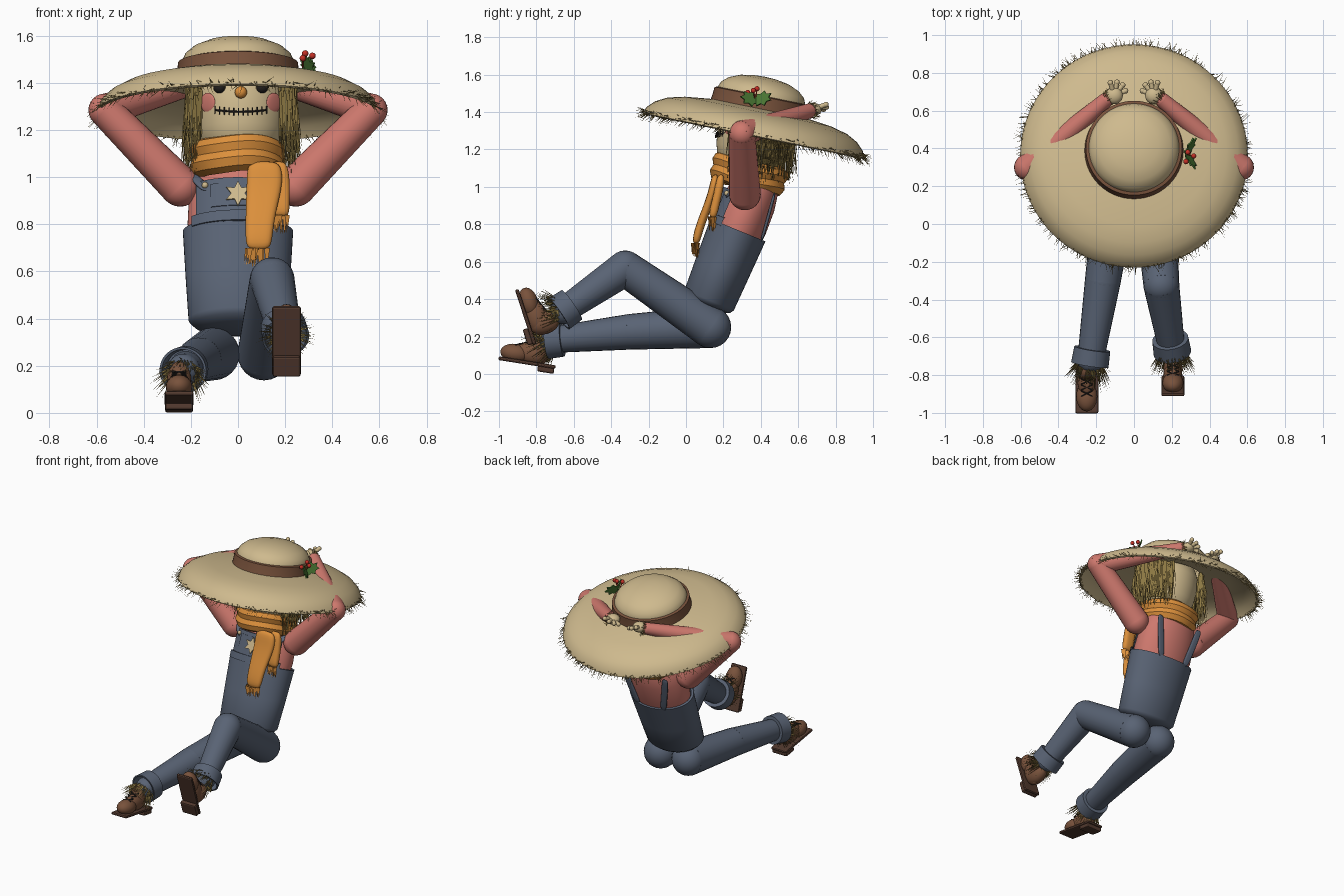
import bpy, bmesh, math, random
from math import sin, cos, pi, radians, sqrt
from mathutils import Matrix, Vector as V

random.seed(4)
rnd = random.uniform
if "Cube" in bpy.data.objects:
    bpy.data.objects.remove(bpy.data.objects["Cube"])


def material(name, r, g, b):
    m = bpy.data.materials.new(name)
    m.use_nodes = True
    m.diffuse_color = (r, g, b, 1)
    node = next(n for n in m.node_tree.nodes if n.type == 'BSDF_PRINCIPLED')
    node.inputs["Base Color"].default_value = (r, g, b, 1)
    return m


BURLAP = material("burlap", .62, .49, .27)
DENIM = material("denim", .1, .125, .175)
SHIRT = material("salmon", .62, .19, .155)
LEATHER = material("leather", .19, .085, .045)
SOLE = material("sole brown", .085, .042, .028)
ORANGE = material("orange", .72, .28, .045)
STRAW = material("straw", .26, .185, .055)
BLACK = material("black", .018, .015, .014)
RED = material("berry red", .55, .03, .02)
GREEN = material("leaf green", .07, .19, .035)


def finish(name, bm, mat, smooth=True):
    bmesh.ops.recalc_face_normals(bm, faces=bm.faces[:])
    me = bpy.data.meshes.new(name)
    bm.to_mesh(me)
    bm.free()
    me.materials.append(mat)
    ob = bpy.data.objects.new(name, me)
    bpy.context.collection.objects.link(ob)
    if smooth:
        bpy.ops.object.select_all(action='DESELECT')
        ob.select_set(True)
        bpy.context.view_layer.objects.active = ob
        bpy.ops.object.shade_smooth_by_angle(angle=radians(40))
    return ob


def tilt(loc, degrees):
    return Matrix.Translation(loc) @ Matrix.Rotation(-radians(degrees), 4, 'X')


def lathe(name, prof, M, mat, sy=1, a0=-180, a1=180, seg=56, wob=0):
    """Revolve (radius, height) points; the angle is measured from the front."""
    bm = bmesh.new()
    rows = []
    for k in range(seg + 1):
        a = radians(a0 + (a1 - a0) * k / seg)
        lift = wob * sin(3 * a)
        rows.append([bm.verts.new(M @ V((r * sin(a), -r * cos(a) * sy, h + lift))) for r, h in prof])
    for A, B in zip(rows, rows[1:]):
        for i in range(len(prof) - 1):
            bm.faces.new((A[i], A[i + 1], B[i + 1], B[i]))
    bmesh.ops.remove_doubles(bm, verts=bm.verts[:], dist=1e-5)
    return finish(name, bm, mat)


def add_ball(bm, p, r, scale=(1, 1, 1), rot=Matrix(), seg=24):
    M = Matrix.Translation(p) @ rot @ Matrix.Diagonal((*scale, 1))
    bmesh.ops.create_uvsphere(bm, u_segments=seg, v_segments=seg // 2, radius=r, matrix=M)


def add_tube(bm, p, q, r1, r2, seg=24):
    p, q = V(p), V(q)
    M = Matrix.Translation((p + q) / 2) @ (q - p).to_track_quat('Z', 'Y').to_matrix().to_4x4()
    bmesh.ops.create_cone(bm, cap_ends=True, segments=seg, radius1=r1, radius2=r2,
                          depth=(q - p).length, matrix=M)


def limb(name, joints, mat):
    """Chain of tapered tubes with ball joints."""
    bm = bmesh.new()
    for p, r in joints:
        add_ball(bm, p, r)
    for (p, r), (q, s) in zip(joints, joints[1:]):
        add_tube(bm, p, q, r, s)
    return finish(name, bm, mat)


def strand(bm, p, q, w):
    p, q = V(p), V(q)
    u = (q - p).orthogonal().normalized() * w
    v = (q - p).normalized().cross(u)
    base = [bm.verts.new(p + u * cos(a) + v * sin(a)) for a in (0, 2.1, 4.2)]
    tip = bm.verts.new(q)
    for i in range(3):
        bm.faces.new((base[i], base[(i + 1) % 3], tip))


def tuft(name, p, d, count, r0, r1, length, w=.004):
    """Straw flaring out of a ring around direction d."""
    bm = bmesh.new()
    d = V(d).normalized()
    u = d.orthogonal().normalized()
    v = d.cross(u)
    for _ in range(count):
        a = rnd(0, 2 * pi)
        out = u * cos(a) + v * sin(a)
        strand(bm, V(p) + out * r0, V(p) + out * rnd(r0, r1) + d * length * rnd(.5, 1), w)
    finish(name, bm, STRAW, False)


def strip(name, pts, widths, thick, mat, subdiv=2):
    """Cloth strip through points, widened along x."""
    bm = bmesh.new()
    rows = [[bm.verts.new(V(p) + V((w * k, 0, 0))) for k in (-.5, 0, .5)] for p, w in zip(pts, widths)]
    for A, B in zip(rows, rows[1:]):
        for i in (0, 1):
            bm.faces.new((A[i], A[i + 1], B[i + 1], B[i]))
    ob = finish(name, bm, mat)
    s = ob.modifiers.new("thickness", 'SOLIDIFY')
    s.thickness, s.offset = thick, 0
    ob.modifiers.new("soft", 'SUBSURF').levels = subdiv
    return ob


def plate(name, outline, M, mat, thick=.008):
    bm = bmesh.new()
    bm.faces.new([bm.verts.new(M @ V((x, 0, z))) for x, z in outline])
    ob = finish(name, bm, mat, False)
    ob.modifiers.new("thickness", 'SOLIDIFY').thickness = thick


def star(points, r, inner):
    return [((r if k % 2 == 0 else r * inner) * sin(k * pi / points),
             (r if k % 2 == 0 else r * inner) * cos(k * pi / points)) for k in range(2 * points)]


# Hat
H = tilt((0, .36, 1.275), 11.5)
lathe("hat_brim", [(.2, .12), (.4, .1), (.5, .075), (.56, .04), (.592, -.006), (.603, 0), (.59, .035),
                   (.55, .075), (.49, .107), (.4, .13), (.25, .148)], H, BURLAP, seg=72)
lathe("hat_crown", [(.24, .14), (.24, .215), (.225, .25), (.19, .28), (.13, .305), (.06, .317), (0, .32)], H, BURLAP)
lathe("hat_band", [(.24, .14), (.262, .143), (.257, .18), (.255, .213), (.238, .218)], H, LEATHER)
bm = bmesh.new()
for k in range(560):
    a = rnd(0, 2 * pi)
    b, r = a + rnd(-.06, .06), rnd(.6, .655)
    strand(bm, H @ V((.585 * sin(a), .585 * cos(a), rnd(0, .02))), H @ V((r * sin(b), r * cos(b), rnd(-.05, .03))), .0028)
finish("hat_fringe", bm, STRAW, False)

# Berry sprig on the band
for k, (y, turn) in enumerate(((.41, .5), (.34, -.5))):
    M = Matrix.Translation((.295, y, 1.47)) @ Matrix.Rotation(radians(65), 4, 'Y') @ Matrix.Rotation(turn, 4, 'X')
    plate("sprig_leaf_%d" % k, [(x * .75, z) for x, z in star(7, .06, .65)], M @ Matrix.Rotation(pi / 2, 4, 'X'), GREEN)
bm = bmesh.new()
for p in ((.285, .38, 1.525), (.316, .36, 1.515), (.275, .33, 1.505)):
    add_ball(bm, p, .014, seg=12)
    add_tube(bm, p, (.275, .37, 1.46), .003, .003, 6)
finish("berries", bm, RED)

# Head and face
F = tilt((.012, .36, 1.275), 11.5)
lathe("head", [(0, -.2), (.12, -.19), (.165, -.15), (.185, -.08), (.195, 0), (.193, .08), (.17, .14), (.1, .2), (0, .21)], F, BURLAP)


def face(x, h, out=0.0):
    return F @ V((x, -sqrt(.195 ** 2 - x * x) - out, h))


for side, s in (("left", 1), ("right", -1)):
    bm = bmesh.new()
    add_ball(bm, face(.09 * s, .075), .027)
    finish(side + "_eye", bm, BLACK)
    bm = bmesh.new()
    turn = Matrix.Rotation(s * .75, 4, 'Z')
    add_ball(bm, face(.14 * s, .015, -.002), .042, (1, .2, 1), turn)
    finish(side + "_cheek", bm, SHIRT)
bm = bmesh.new()
add_ball(bm, face(0, .045, .012), .026)
finish("nose", bm, ORANGE)
bm = bmesh.new()
mouth = [(-.11 + .02 * k, -.037 + 1.2 * (-.11 + .02 * k) ** 2) for k in range(12)]
for (x, h), (x2, h2) in zip(mouth, mouth[1:]):
    add_tube(bm, face(x, h, .001), face(x2, h2, .001), .004, .004, 6)
for x, h in mouth:
    add_tube(bm, face(x, h - .016, .002), face(x, h + .016, .002), .003, .003, 6)
finish("stitched_mouth", bm, BLACK)

# Body and overalls
B = tilt((0, .12, .385), 22.3)
lathe("shirt", [(.2, .34), (.214, .45), (.208, .58), (.185, .67), (.14, .73), (.09, .77), (.09, .84)], B, SHIRT, .68)
lathe("overalls", [(0, -.04), (.12, -.03), (.19, -.012), (.21, .01), (.222, .2), (.234, .415), (.216, .415), (.205, .35)],
      B, DENIM, .68)
lathe("bib", [(.2, .4), (.228, .4), (.226, .6), (.205, .6)], B, DENIM, .7, -52, 52, 20)
lathe("bib_belt", [(.2, .4), (.238, .402), (.238, .448), (.2, .45)], B, DENIM, .7, -56, 56, 20)
lathe("bib_pocket", [(.2, .47), (.234, .47), (.234, .575), (.2, .575)], B, DENIM, .7, -30, 30, 14)
plate("leaf_patch", star(6, .058, .5), B @ Matrix.Translation((0, -.168, .52)), BURLAP)


def on_body(x, t, s, r=.225):
    return B @ V((x, s * .69 * sqrt(r * r - x * x), t))


for side, s in (("left", 1), ("right", -1)):
    strip(side + "_back_strap", [on_body(s * x, t, 1) for x, t in ((.1, .4), (.125, .5), (.15, .6), (.165, .68))],
          [.05] * 4, .016, DENIM)
    strip(side + "_front_strap", [on_body(s * x, t, -1) for x, t in ((.13, .55), (.165, .6), (.2, .65))],
          [.05] * 3, .016, DENIM)
    bm = bmesh.new()
    add_ball(bm, on_body(s * .14, .575, -1, .235), .014, seg=12)
    finish(side + "_button", bm, BURLAP)

# Scarf
lathe("scarf_wrap", [(.1, -.06), (.15, -.08), (.19, -.065), (.207, -.03), (.196, .002), (.21, .035), (.2, .065), (.16, .085), (.1, .07)],
      tilt((0, .335, 1.065), 15), ORANGE, wob=.006)
tails = (("long_tail", [(.11, .16, 1.07), (.115, .145, .98), (.1, .11, .88), (.09, .07, .78), (.087, .05, .69)],
          (.15, .16, .14, .12, .115)),
         ("short_tail", [(.17, .19, 1.07), (.178, .175, .98), (.18, .155, .9), (.18, .14, .83)], (.08, .09, .08, .08)))
for name, pts, widths in tails:
    strip("scarf_" + name, pts, widths, .045, ORANGE)
    bm = bmesh.new()
    x, y, z = pts[-1]
    for k in range(28):
        dx = rnd(-.5, .5) * widths[-1] * .9
        dy = rnd(-.018, .018)
        strand(bm, (x + dx, y + dy, z + .01), (x + dx + rnd(-.01, .01), y + dy, z - rnd(.05, .075)), .008)
    finish("scarf_%s_fringe" % name, bm, ORANGE, False)

# Hair curtains, arms and hands
for side, s in (("left", 1), ("right", -1)):
    a0, a1 = sorted((s * 58, s * 142))
    lathe(side + "_hair_base", [(.2, .14), (.205, 0), (.205, -.14)], F, STRAW, 1, a0, a1, 16)
    bm = bmesh.new()
    for k in range(420):
        a = s * radians(rnd(52, 150))
        r = rnd(.2, .235)
        top = F @ V((r * sin(a), -r * cos(a), rnd(.02, .13)))
        strand(bm, top, (top.x + s * rnd(-.01, .03), top.y + rnd(-.03, .03), rnd(1.0, 1.2)), .006)
    finish(side + "_hair", bm, STRAW, False)

    elbow, wrist = (.565 * s, .3, 1.285), V((.15 * s, .655, 1.405))
    limb(side + "_arm", [((.245 * s, .315, .96), .085), (elbow, .07), (wrist, .04)], SHIRT)
    tuft(side + "_wrist_straw", wrist, V((-.75 * s, .6, .1)), 60, .03, .06, .06, .003)
    bm = bmesh.new()
    palm = V((.105 * s, .68, 1.415))
    add_ball(bm, palm, .046, (1, 1, .75))
    for dx, dy, dz in ((.02, .068, .025), (-.015, .07, .012), (-.045, .055, 0), (-.06, .025, -.012)):
        tip = palm + V((dx * s, dy, dz))
        add_tube(bm, palm, tip, .014, .013, 10)
        add_ball(bm, tip, .015, seg=12)
    finish(side + "_hand", bm, BURLAP)

# Legs with turned-up cuffs, ankle straw and boots
legs = (("left", (.11, .13, .25), (.145, -.325, .565), (.2, -.66, .335), (.206, -.857, .305), 72),
        ("right", (-.105, .12, .25), (-.165, -.3, .225), (-.23, -.72, .182), (-.25, -.85, .06), 9))
for side, hip, knee, ankle, foot, pitch in legs:
    limb(side + "_leg", [(hip, .112), (knee, .095), (ankle, .07)], DENIM)
    d = (V(ankle) - V(knee)).normalized()
    C = Matrix.Translation(V(ankle) - d * .02) @ d.to_track_quat('Z', 'Y').to_matrix().to_4x4()
    lathe(side + "_cuff", [(.07, -.04), (.096, -.04), (.1, .045), (.09, .045), (.08, -.03)], C, DENIM)
    S = tilt(foot, pitch)
    tuft(side + "_ankle_straw", ankle, S @ V((0, -.01, .04)) - V(ankle), 170, .05, .13, .15)

    bm = bmesh.new()
    for size, loc in (((.122, .31, .02), (0, 0, 0)), ((.118, .09, .03), (0, .105, -.022))):
        bmesh.ops.create_cube(bm, size=1, matrix=S @ Matrix.Translation(loc) @ Matrix.Diagonal((*size, 1)))
    ob = finish(side + "_sole", bm, SOLE, False)
    bev = ob.modifiers.new("rounded", 'BEVEL')
    bev.width, bev.segments = .009, 2
    bm = bmesh.new()
    R = S.to_3x3().to_4x4()
    for loc, size in (((0, -.07, .04), (.056, .08, .05)), ((0, .02, .055), (.05, .1, .06)), ((0, .06, .085), (.052, .062, .085))):
        add_ball(bm, S @ V(loc), 1, size, R)
    finish(side + "_boot", bm, LEATHER)
    bm = bmesh.new()
    for k in range(4):
        y, z = -.075 + .03 * k, .09 + .012 * k
        for s in (-1, 1):
            add_tube(bm, S @ V((-.03 * s, y, z - .006)), S @ V((.03 * s, y + .026, z + .006)), .004, .004, 6)
    finish(side + "_laces", bm, BLACK)
